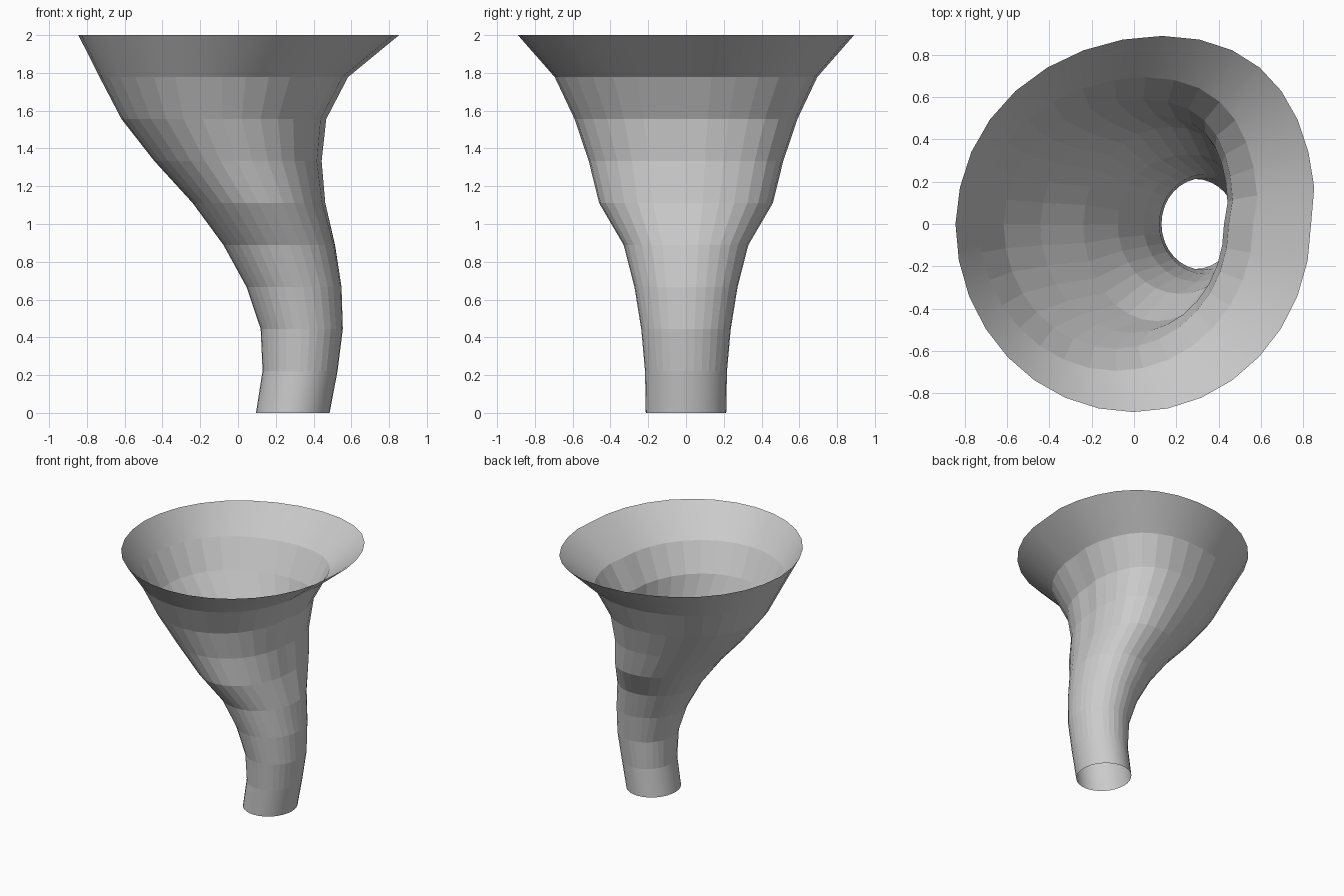
import bpy, bmesh
from math import sin, cos, pi, radians, exp

if "Cube" in bpy.data.objects:
    bpy.data.objects.remove(bpy.data.objects["Cube"])

SIDES = 32
# per ring: left x, right x, half depth, bulge of the back right side
RINGS = [
    (0.095, 0.485, 0.213, 0.00),
    (0.13, 0.527, 0.217, 0.00),
    (0.12, 0.555, 0.237, 0.01),
    (0.045, 0.548, 0.273, 0.02),
    (-0.077, 0.511, 0.33, 0.04),
    (-0.24, 0.452, 0.46, 0.08),
    (-0.443, 0.426, 0.515, 0.12),
    (-0.617, 0.448, 0.59, 0.14),
    (-0.733, 0.564, 0.695, 0.15),
    (-0.845, 0.838, 0.89, 0.15),
]


def ring_point(a, left, right, depth, bulge):
    """Ellipse whose back right side is pushed towards +x."""
    push = bulge * exp(-((a - radians(75)) / radians(36)) ** 2 / 2) if 0 < a < pi else 0
    return (left + right) / 2 + (right - left) / 2 * cos(a) + push, depth * sin(a)


# open funnel lofted through evenly spaced rings
bm = bmesh.new()
loops = []
for i, ring in enumerate(RINGS):
    z = 2 * i / (len(RINGS) - 1)
    loops.append([bm.verts.new((*ring_point(2 * pi * k / SIDES, *ring), z))
                  for k in range(SIDES)])
for i in range(len(loops) - 1):
    lo, hi = loops[i], loops[i + 1]
    for k in range(SIDES):
        n = (k + 1) % SIDES
        face = bm.faces.new((lo[k], lo[n], hi[n], hi[k]))
        # the two end bands are smooth, the body is faceted
        face.smooth = i in (0, len(loops) - 2)

mesh = bpy.data.meshes.new("funnel")
bm.to_mesh(mesh)
bm.free()
funnel = bpy.data.objects.new("funnel", mesh)
bpy.context.collection.objects.link(funnel)
